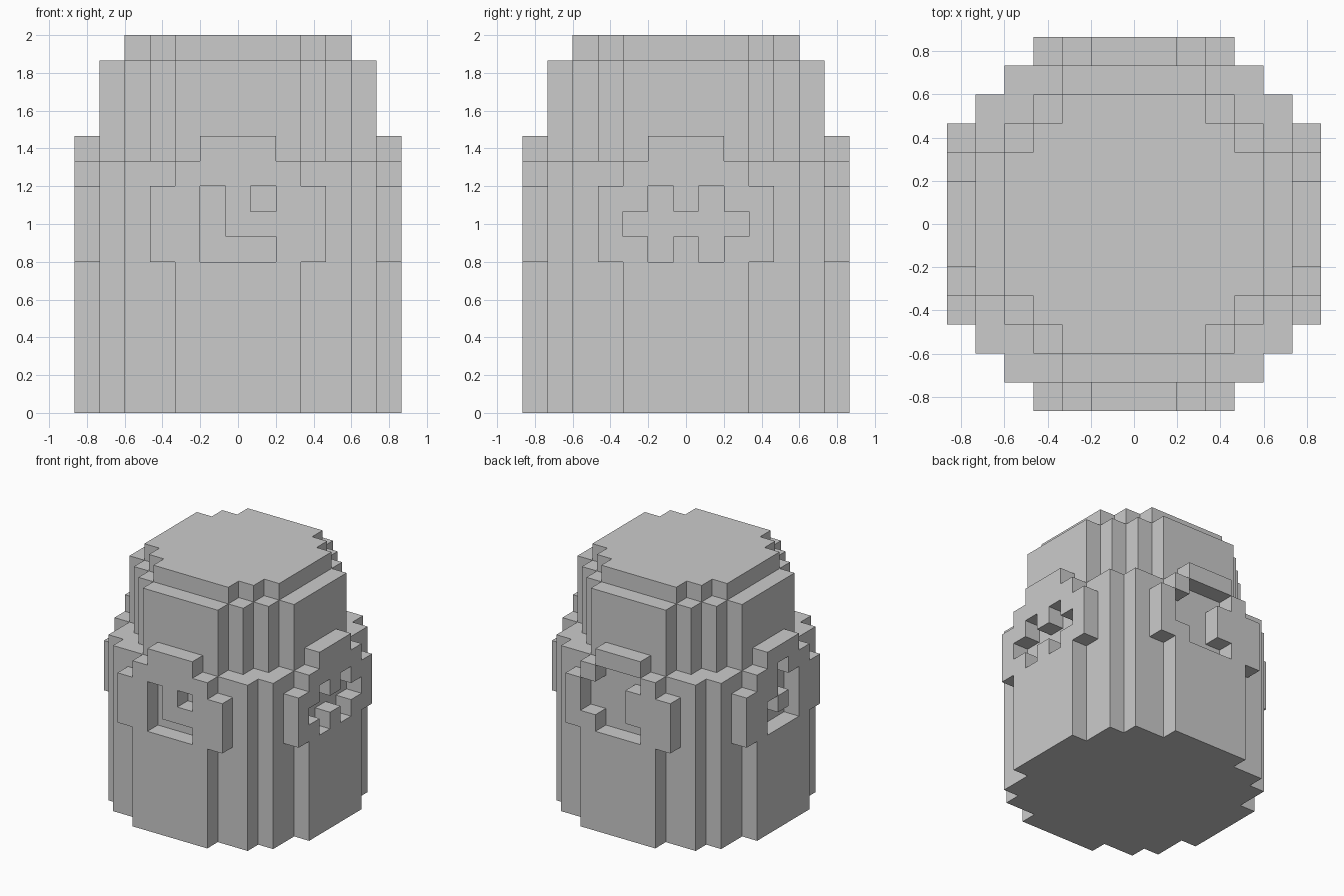
import bpy, bmesh
from mathutils import Vector

if "Cube" in bpy.data.objects:
    bpy.data.objects.remove(bpy.data.objects["Cube"])

U = 2 / 15  # block size: the model is 15 blocks tall


def tier(half_widths, z0, z1):
    """Stepped round tier: half_widths[|y|] gives the x half width of each row."""
    n = len(half_widths) - 1
    return {(x, y, z)
            for y in range(-n, n + 1)
            for x in range(-half_widths[abs(y)], half_widths[abs(y)] + 1)
            for z in range(z0, z1)}


def on_side(a, z, side):
    """Block in the outermost layer, a = steps to the right seen from outside."""
    x, y = a, -6
    for _ in range(side):
        x, y = -y, x
    return (x, y, z)


# Stacked tiers
parts = {
    "lower_body": tier([6, 6, 6, 5, 5, 4, 2], 0, 10),
    "upper_body": tier([5, 5, 5, 4, 3, 2], 10, 14),
    "top_cap": tier([4, 4, 4, 3, 2], 14, 15),
}

# Recessed pattern on each side, rows from z = 9 down to z = 6
patterns = {
    "front": [".....", ".#.#.", ".#...", ".###."],
    "right": [".....", ".#.#.", "#####", ".#.#."],
    "back":  [".###.", "###..", "###..", ".###."],
    "left":  ["..#..", "..##.", ".#.#.", ".###."],
}
for side, (name, rows) in enumerate(patterns.items()):
    # raised wings and upper lip
    parts[name + "_panel_edge"] = (
        {on_side(a, z, side) for a in (-3, 3) for z in (6, 7, 8)}
        | {on_side(a, 10, side) for a in (-1, 0, 1)})
    # carve the recess
    for r, row in enumerate(rows):
        for c, mark in enumerate(row):
            if mark == "#":
                parts["lower_body"].discard(on_side(c - 2, 9 - r, side))

solid = set().union(*parts.values())


def skin(name, cells):
    """Make one object from the outward faces of its blocks."""
    bm = bmesh.new()
    for cell in cells:
        centre = Vector(cell) + Vector((0, 0, 0.5))
        for axis in range(3):
            for sign in (-1, 1):
                step = [0, 0, 0]
                step[axis] = sign
                if tuple(p + s for p, s in zip(cell, step)) in solid:
                    continue
                n = Vector(step)
                u = Vector([float(i == (axis + 1) % 3) for i in range(3)])
                v = n.cross(u)
                bm.faces.new([bm.verts.new((centre + (n + u * i + v * j) / 2) * U)
                              for i, j in ((-1, -1), (1, -1), (1, 1), (-1, 1))])
    bmesh.ops.remove_doubles(bm, verts=bm.verts, dist=0.001)
    bmesh.ops.dissolve_limit(bm, angle_limit=0.01, verts=bm.verts, edges=bm.edges)
    mesh = bpy.data.meshes.new(name)
    bm.to_mesh(mesh)
    bm.free()
    bpy.context.collection.objects.link(bpy.data.objects.new(name, mesh))


for name, cells in parts.items():
    skin(name, cells)
